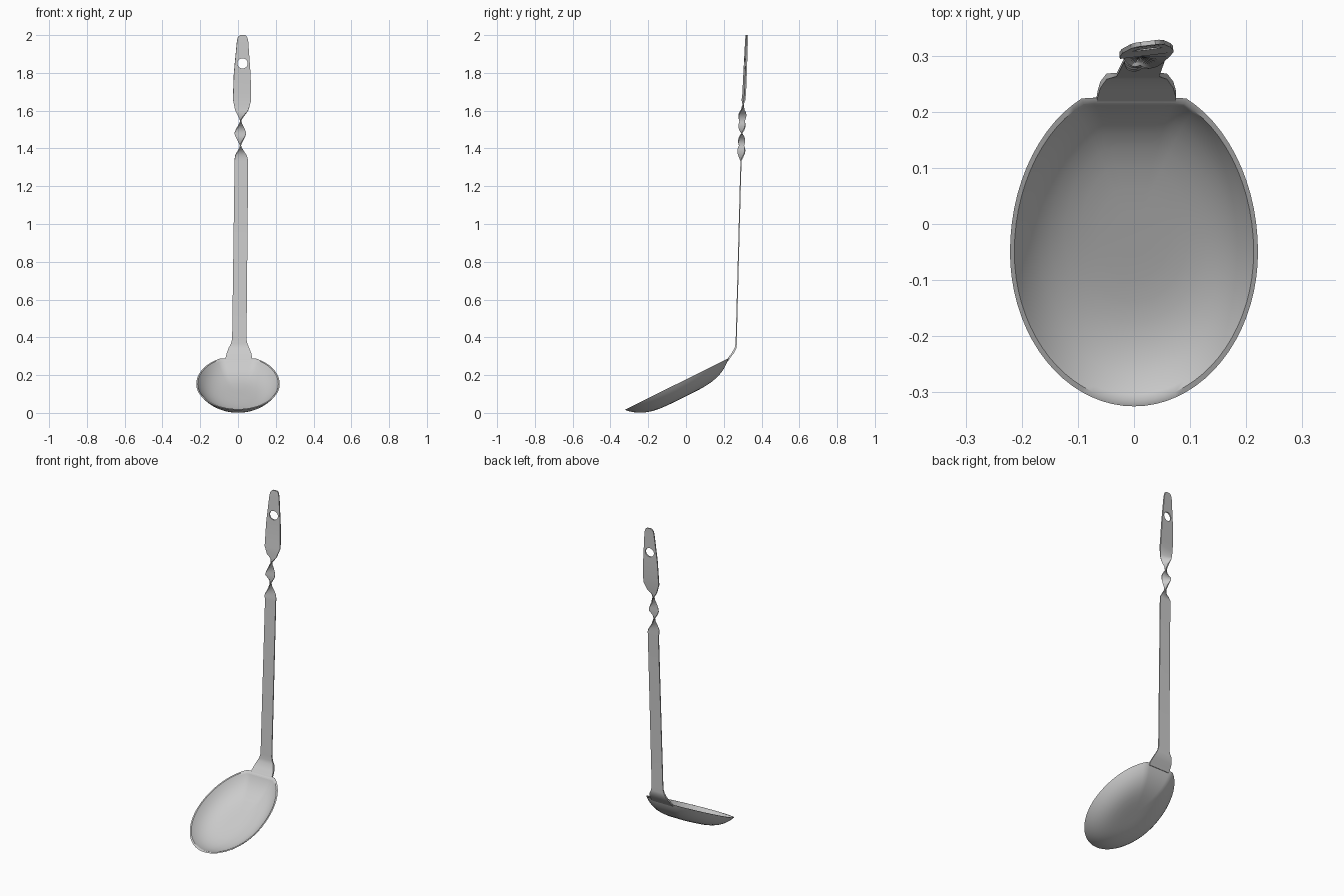
import bpy, bmesh, math

if "Cube" in bpy.data.objects:
    bpy.data.objects.remove(bpy.data.objects["Cube"])


def finish(bm, name, angle):
    bmesh.ops.recalc_face_normals(bm, faces=bm.faces[:])
    me = bpy.data.meshes.new(name)
    bm.to_mesh(me)
    bm.free()
    ob = bpy.data.objects.new(name, me)
    bpy.context.collection.objects.link(ob)
    bpy.ops.object.select_all(action='DESELECT')
    ob.select_set(True)
    bpy.context.view_layer.objects.active = ob
    bpy.ops.object.shade_smooth_by_angle(angle=math.radians(angle))
    return ob


# Bowl: tilted oval with a flat back edge, outer and inner shell joined at the rim
SEG, SLOPE = 72, 0.496
TILT = math.atan(SLOPE)
CY = -0.05


def bowl_point(a, r, depth):
    x = 0.221 * math.cos(a)
    y = (0.302 if math.sin(a) > 0 else 0.275) * math.sin(a)
    if y > 0.275:
        x, y = x * 0.275 / y, 0.275
    x, y = x * r, CY + y * r
    z = 0.016 + (y + 0.325) * SLOPE
    return (x, y + depth * math.sin(TILT), z - depth * math.cos(TILT))


radii = [0.15, 0.3, 0.45, 0.58, 0.7, 0.8, 0.87, 0.93, 0.97, 1.0]
outer = [(r, 0.08 * (1 - r ** 4)) for r in radii]
inner = [(r * 0.965, 0.073 * (1 - r ** 4)) for r in reversed(radii)]

bm = bmesh.new()
rings = []
for r, d in outer + inner:
    rings.append([bm.verts.new(bowl_point(2 * math.pi * i / SEG, r, d)) for i in range(SEG)])
for a, b in zip(rings, rings[1:]):
    for i in range(SEG):
        j = (i + 1) % SEG
        bm.faces.new((a[i], a[j], b[j], b[i]))
for ring, d in ((rings[0], 0.08), (rings[-1], 0.073)):
    c = bm.verts.new(bowl_point(0, 0, d))
    for i in range(SEG):
        bm.faces.new((ring[i], ring[(i + 1) % SEG], c))
finish(bm, "bowl", 45)

# Handle: flat strap with flared neck, one full twist and a hanging tab
# z, centre x, centre y, half width, half thickness, turn in degrees, steps
keys = [
    (0.276, 0.004, 0.218, 0.071, 0.006, 0, 1),
    (0.295, 0.005, 0.231, 0.070, 0.006, 0, 1),
    (0.317, 0.005, 0.248, 0.065, 0.006, 0, 1),
    (0.345, 0.005, 0.263, 0.054, 0.005, 0, 1),
    (0.365, 0.006, 0.265, 0.044, 0.004, 0, 1),
    (0.390, 0.007, 0.266, 0.038, 0.003, 0, 1),
    (1.335, 0.018, 0.291, 0.036, 0.003, 0, 1),
    (1.365, 0.015, 0.292, 0.032, 0.003, 25, 3),
    (1.415, 0.013, 0.294, 0.014, 0.003, 90, 7),
    (1.480, 0.012, 0.295, 0.031, 0.003, 180, 9),
    (1.545, 0.014, 0.297, 0.014, 0.003, 270, 9),
    (1.605, 0.020, 0.300, 0.036, 0.003, 350, 8),
    (1.655, 0.022, 0.304, 0.048, 0.004, 367, 2),
    (1.690, 0.022, 0.308, 0.048, 0.004, 367, 1),
    (1.800, 0.022, 0.313, 0.044, 0.004, 367, 1),
    (1.965, 0.024, 0.320, 0.030, 0.004, 367, 1),
    (1.985, 0.024, 0.321, 0.026, 0.004, 367, 1),
    (1.995, 0.025, 0.322, 0.020, 0.004, 367, 1),
    (2.000, 0.025, 0.322, 0.013, 0.004, 367, 1),
]
stations = [keys[0][:6]]
for p, q in zip(keys, keys[1:]):
    for s in range(1, q[6] + 1):
        t = s / q[6]
        stations.append([u + (v - u) * t for u, v in zip(p[:6], q[:6])])

bm = bmesh.new()
prev = None
for z, cx, cy, w, th, turn in stations:
    c, s = math.cos(math.radians(turn)), math.sin(math.radians(turn))
    ring = [bm.verts.new((cx + u * c - v * s, cy + u * s + v * c, z))
            for u, v in ((-w, -th), (w, -th), (w, th), (-w, th))]
    if prev:
        for i in range(4):
            j = (i + 1) % 4
            bm.faces.new((prev[i], prev[j], ring[j], ring[i]))
    else:
        bm.faces.new(ring)
    prev = ring
bm.faces.new(prev)
handle = finish(bm, "handle", 35)

# Hanging hole
bpy.ops.mesh.primitive_cylinder_add(vertices=32, radius=0.027, depth=0.2,
                                    location=(0.024, 0.315, 1.85),
                                    rotation=(math.pi / 2, 0, 0))
cutter = bpy.context.object
cutter.name = "hole_cutter"
cutter.hide_render = True
mod = handle.modifiers.new("hole", 'BOOLEAN')
mod.operation = 'DIFFERENCE'
mod.solver = 'EXACT'
mod.object = cutter
bpy.ops.object.select_all(action='DESELECT')
handle.select_set(True)
bpy.context.view_layer.objects.active = handle
bpy.ops.object.modifier_apply(modifier=mod.name)
bpy.data.objects.remove(cutter)
